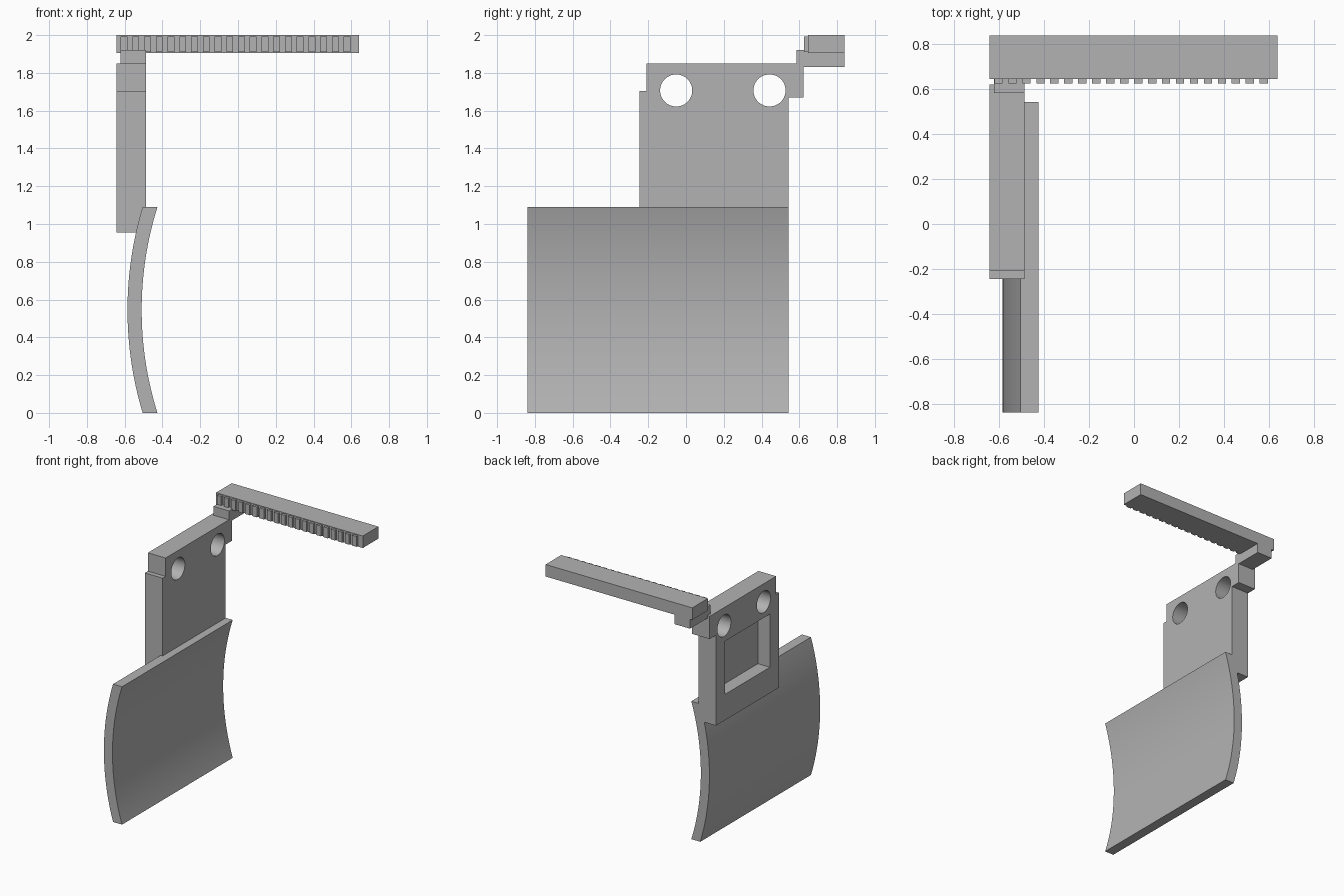
import bpy, bmesh
from math import asin, sin, cos
from mathutils import Vector

cube = bpy.data.objects.get("Cube")
if cube:
    bpy.data.objects.remove(cube, do_unlink=True)

grey = bpy.data.materials.new("plain grey")
grey.use_nodes = True
colour = (0.45, 0.45, 0.45, 1)
grey.diffuse_color = colour
grey.node_tree.nodes["Principled BSDF"].inputs["Base Color"].default_value = colour


def finish(name, bm):
    bmesh.ops.recalc_face_normals(bm, faces=bm.faces)
    mesh = bpy.data.meshes.new(name)
    bm.to_mesh(mesh)
    bm.free()
    mesh.materials.append(grey)
    obj = bpy.data.objects.new(name, mesh)
    bpy.context.collection.objects.link(obj)
    return obj


def activate(obj):
    bpy.ops.object.select_all(action='DESELECT')
    obj.select_set(True)
    bpy.context.view_layer.objects.active = obj


def extrude(name, points, offset):
    """Closed outline pushed along an offset."""
    bm = bmesh.new()
    face = bm.faces.new([bm.verts.new(p) for p in points])
    ext = bmesh.ops.extrude_face_region(bm, geom=[face])
    verts = [g for g in ext["geom"] if isinstance(g, bmesh.types.BMVert)]
    bmesh.ops.translate(bm, verts=verts, vec=offset)
    return finish(name, bm)


def add_box(bm, low, high):
    low, high = Vector(low), Vector(high)
    verts = bmesh.ops.create_cube(bm, size=1)["verts"]
    for v in verts:
        v.co = (low + high) / 2 + v.co * (high - low)


def box(name, low, high):
    bm = bmesh.new()
    add_box(bm, low, high)
    return finish(name, bm)


def cut(obj, cutter):
    mod = obj.modifiers.new("cut", 'BOOLEAN')
    mod.operation, mod.solver, mod.object = 'DIFFERENCE', 'EXACT', cutter
    activate(obj)
    bpy.ops.object.modifier_apply(modifier=mod.name)
    bpy.data.objects.remove(cutter, do_unlink=True)


# Curved plate: two concentric arcs swept along y
half, centre_x, steps = 0.545, 1.31, 32


def arc(radius):
    limit = asin(half / radius)
    angles = [limit * (2 * i / steps - 1) for i in range(steps + 1)]
    return [(centre_x - radius * cos(a), -0.84, half + radius * sin(a)) for a in angles]


plate = extrude("curved_plate", arc(1.895) + arc(1.82)[::-1], (0, 1.383, 0))

# Mounting block with stepped outline
outline = [(-0.245, 0.955), (0.543, 0.955), (0.543, 1.67), (0.622, 1.67),
           (0.622, 1.85), (-0.208, 1.85), (-0.208, 1.705), (-0.245, 1.705)]
block = extrude("mounting_block", [(-0.643, y, z) for y, z in outline], (0.155, 0, 0))

# Pocket in the outer side, two through holes
cut(block, box("pocket_cutter", (-0.8, -0.13, 1.16), (-0.538, 0.43, 1.58)))
for y in (-0.052, 0.442):
    ring = [(-0.8, y + 0.085 * cos(i * 0.1309), 1.707 + 0.085 * sin(i * 0.1309))
            for i in range(48)]
    cut(block, extrude("hole_cutter", ring, (0.5, 0, 0)))

# Tongue joining block and bar
box("tongue", (-0.623, 0.584, 1.83), (-0.488, 0.84, 1.92))

# Long bar and its row of teeth
box("long_bar", (-0.643, 0.645, 1.905), (0.64, 0.84, 2.0))
teeth = bmesh.new()
for i in range(20):
    x = -0.622 + i * 0.0622
    add_box(teeth, (x, 0.626, 1.91), (x + 0.037, 0.65, 1.992))
finish("bar_teeth", teeth)

for obj in (plate, block):
    activate(obj)
    bpy.ops.object.shade_smooth_by_angle(angle=0.5)
